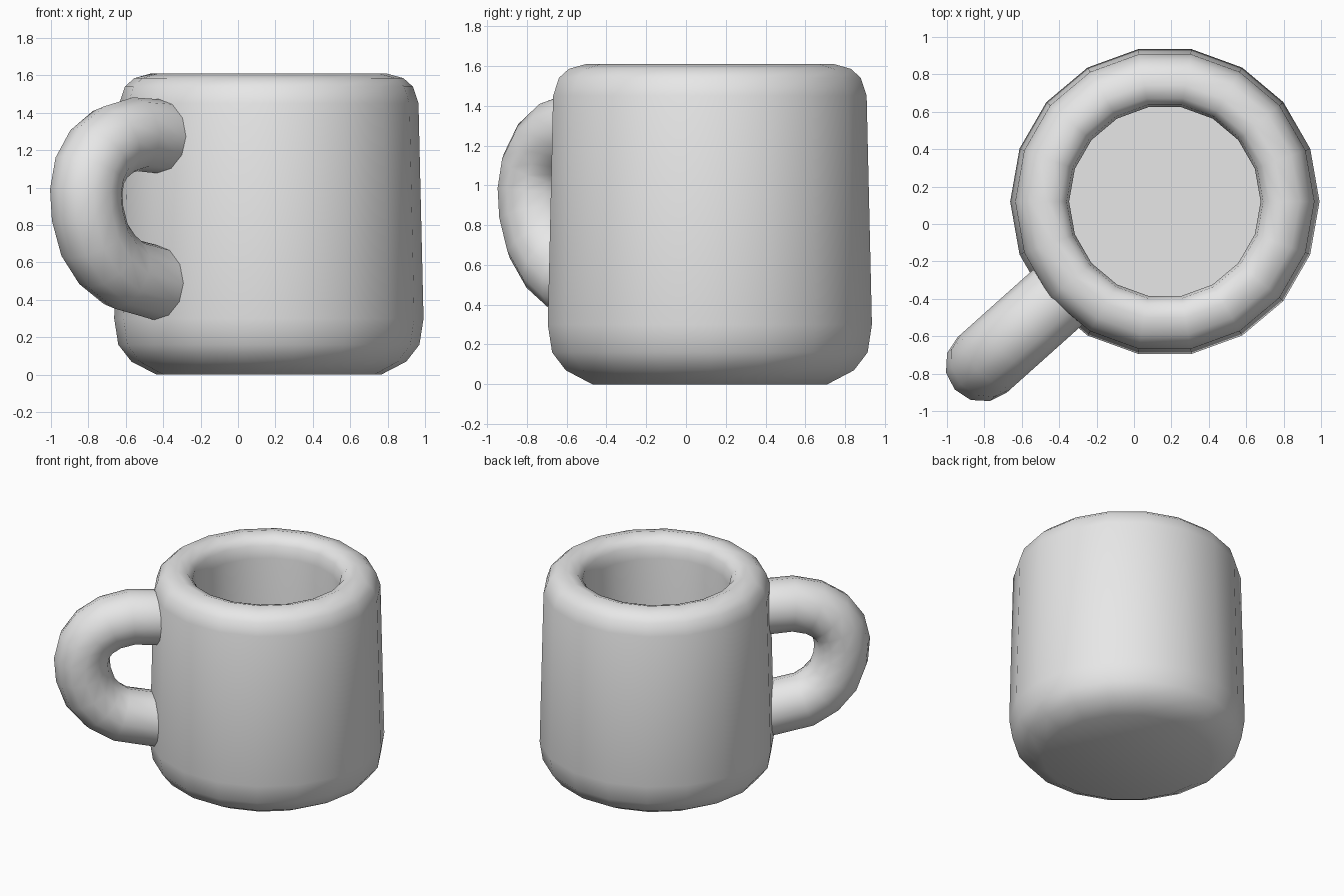
import bpy, bmesh
from math import sin, cos, tau, radians
from mathutils import Vector

cube = bpy.data.objects.get("Cube")
if cube:
    bpy.data.objects.remove(cube, do_unlink=True)

CENTRE = Vector((0.165, 0.12, 0))
HANDLE_ANGLE = radians(221.8)

grey = bpy.data.materials.new("light_grey")
grey.use_nodes = True
colour = (0.8, 0.8, 0.8, 1)
grey.diffuse_color = colour
grey.node_tree.nodes["Principled BSDF"].inputs["Base Color"].default_value = colour


def skin_rings(name, rings):
    """Bridge equal rings of points into a closed, smooth shaded tube with end caps."""
    bm = bmesh.new()
    loops = [[bm.verts.new(p) for p in ring] for ring in rings]
    n = len(loops[0])
    for a, b in zip(loops, loops[1:]):
        for i in range(n):
            j = (i + 1) % n
            bm.faces.new((a[i], a[j], b[j], b[i]))
    bm.faces.new(loops[0])
    bm.faces.new(loops[-1])
    bmesh.ops.recalc_face_normals(bm, faces=bm.faces)
    mesh = bpy.data.meshes.new(name)
    bm.to_mesh(mesh)
    bm.free()
    mesh.materials.append(grey)
    obj = bpy.data.objects.new(name, mesh)
    obj.location = CENTRE
    bpy.context.collection.objects.link(obj)
    bpy.ops.object.select_all(action='DESELECT')
    obj.select_set(True)
    bpy.context.view_layer.objects.active = obj
    bpy.ops.object.shade_smooth_by_angle(angle=radians(65))
    return obj


def circle(middle, u, v, radius, sides):
    return [middle + radius * (u * cos(tau * i / sides) + v * sin(tau * i / sides))
            for i in range(sides)]


X, Y, Z = Vector((1, 0, 0)), Vector((0, 1, 0)), Vector((0, 0, 1))

# Cup: underside, outer wall, rounded rim, inner wall and floor as (radius, height)
cup_profile = [(0.60, 0), (0.735, 0.07), (0.805, 0.16), (0.827, 0.30),
               (0.80, 1.45), (0.77, 1.54), (0.72, 1.585), (0.63, 1.61),
               (0.56, 1.585), (0.525, 1.54), (0.512, 1.45), (0.512, 0.30)]
skin_rings("cup", [circle(Z * h, X, Y, r, 18) for r, h in cup_profile])

# Handle: round tube along a path of (distance from cup axis, height)
path = [(0.66, 1.265), (0.80, 1.275), (0.96, 1.285), (1.11, 1.25), (1.22, 1.18),
        (1.285, 1.09), (1.31, 0.98), (1.30, 0.86), (1.25, 0.72), (1.16, 0.615),
        (1.04, 0.54), (0.80, 0.49), (0.66, 0.47)]
out = Vector((cos(HANDLE_ANGLE), sin(HANDLE_ANGLE), 0))
side = Z.cross(out)
points = [out * r + Z * h for r, h in path]
rings = []
for i, p in enumerate(points):
    along = (points[min(i + 1, len(points) - 1)] - points[max(i - 1, 0)]).normalized()
    rings.append(circle(p, side, along.cross(side), 0.198, 12))
skin_rings("handle", rings)
